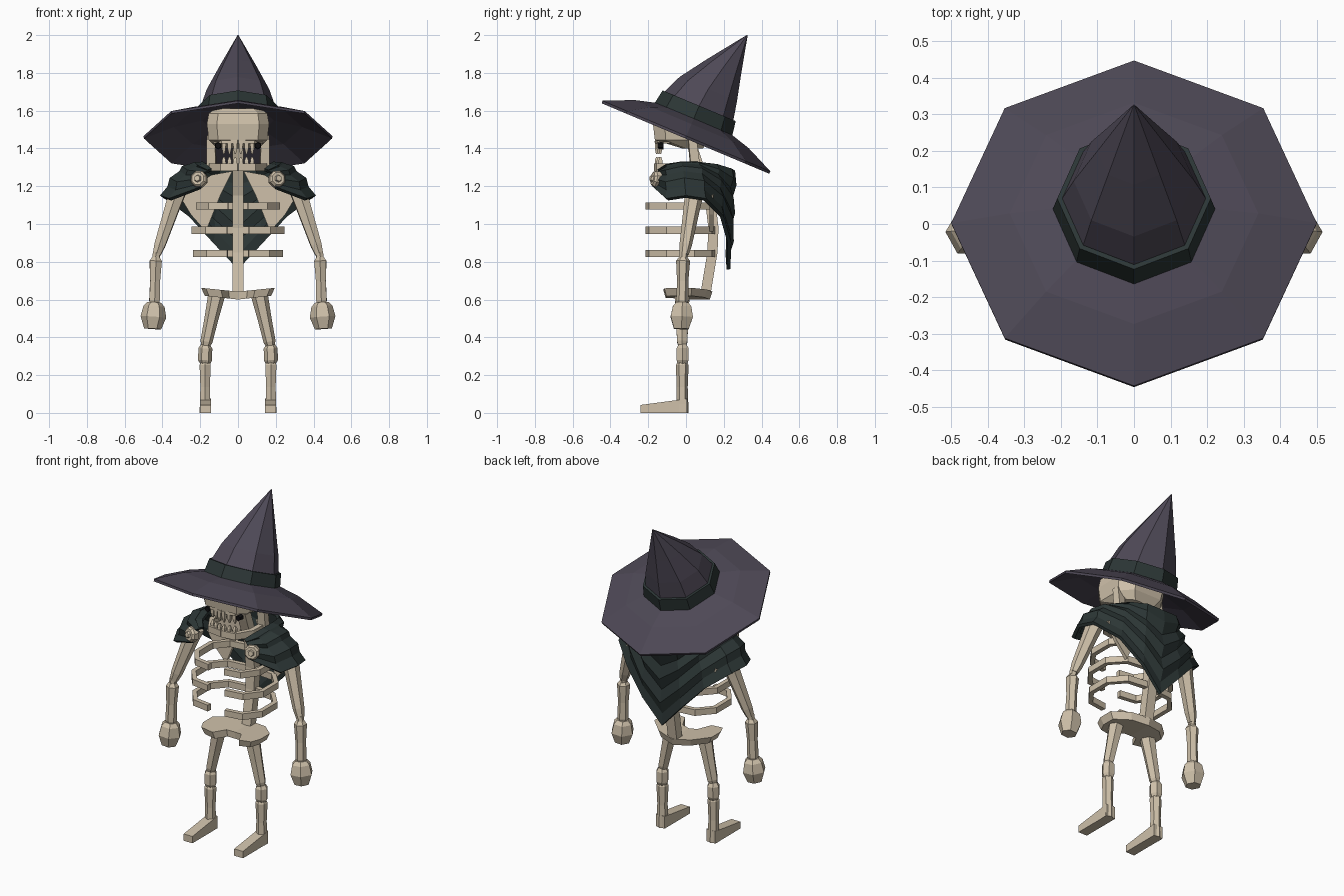
import bpy, bmesh, math
from mathutils import Vector, Matrix

if "Cube" in bpy.data.objects:
    bpy.data.objects.remove(bpy.data.objects["Cube"])


def material(name, rgb):
    m = bpy.data.materials.new(name)
    m.diffuse_color = (*rgb, 1)
    m.use_nodes = True
    m.node_tree.nodes["Principled BSDF"].inputs["Base Color"].default_value = m.diffuse_color
    return m


BONE = material("bone", (0.62, 0.53, 0.40))
HAT = material("dark_purple_felt", (0.075, 0.065, 0.092))
CLOTH = material("dark_green_cloth", (0.025, 0.037, 0.036))
BLACK = material("black", (0.005, 0.005, 0.006))


def build(name, verts, faces, mat, mirror=False, matrix=None):
    bm = bmesh.new()
    vs = [bm.verts.new(matrix @ Vector(v) if matrix else v) for v in verts]
    for f in faces:
        bm.faces.new([vs[i] for i in f])
    bmesh.ops.recalc_face_normals(bm, faces=bm.faces)
    me = bpy.data.meshes.new(name)
    bm.to_mesh(me)
    bm.free()
    me.materials.append(mat)
    ob = bpy.data.objects.new(name, me)
    bpy.context.collection.objects.link(ob)
    if mirror:
        ob.modifiers.new("mirror", 'MIRROR').merge_threshold = 0.0005
    return ob


def loft(name, rings, mat, mirror=False, matrix=None):
    """Skin a list of equal-length rings and cap both ends."""
    n = len(rings[0])
    verts = [v for r in rings for v in r]
    faces = [(a * n + i, a * n + (i + 1) % n, (a + 1) * n + (i + 1) % n, (a + 1) * n + i)
             for a in range(len(rings) - 1) for i in range(n)]
    faces += [tuple(range(n)), tuple(range(len(verts) - n, len(verts)))]
    return build(name, verts, faces, mat, mirror, matrix)


def ring(r, z, n=8, cy=0.0, sy=1.0, phase=0.0):
    return [(r * math.cos(2 * math.pi * (k + phase) / n),
             cy + sy * r * math.sin(2 * math.pi * (k + phase) / n), z) for k in range(n)]


def bone(name, a, b, radii, n=6, mat=BONE, mirror=True, phase=0.5):
    """Faceted bar from a to b; radii = [(fraction, radius), ...]."""
    a, b = Vector(a), Vector(b)
    m = Matrix.Translation(a) @ (b - a).to_track_quat('Z', 'Y').to_matrix().to_4x4()
    length = (b - a).length
    return loft(name, [ring(r, t * length, n, phase=phase) for t, r in radii], mat, mirror, m)


def strip(name, path, z0, z1, thick, mirror=True):
    """Flat vertical band that follows a path in plan."""
    pts = [Vector(p) for p in path]
    rings = []
    for i, p in enumerate(pts):
        d = (pts[min(i + 1, len(pts) - 1)] - pts[max(i - 1, 0)]).normalized()
        o = Vector((-d.y, d.x)) * thick / 2
        q, s = p + o, p - o
        rings.append([(q.x, q.y, z0), (s.x, s.y, z0), (s.x, s.y, z1), (q.x, q.y, z1)])
    return loft(name, rings, BONE, mirror)


# Hat, built upright and tilted back
tilt = Matrix.Translation((0, 0, 1.46)) @ Matrix.Rotation(math.radians(-22.8), 4, 'X')
loft("hat_brim", [ring(r, z, sy=0.965) for r, z in
                  [(0.19, 0.095), (0.34, 0.058), (0.498, -0.008), (0.5, 0.006),
                   (0.34, 0.075), (0.19, 0.115)]], HAT, matrix=tilt)
loft("hat_band", [ring(r, z) for r, z in [(0.222, 0.105), (0.21, 0.18), (0.19, 0.18)]],
     CLOTH, matrix=tilt)
loft("hat_crown", [ring(0.2, 0.11), ring(0.196, 0.182), ring(0.165, 0.28, cy=0.01),
                   ring(0.1, 0.42, cy=0.04), ring(0.002, 0.624, cy=0.09)], HAT, matrix=tilt)


# Skull
def skull_ring(z, hx, y0, y1):
    c, h = (y0 + y1) / 2, (y1 - y0) / 2
    return [(sx * hx, c + sy * h, z) for sx, sy in
            [(1, -.6), (1, .5), (.6, 1), (-.6, 1), (-1, .5), (-1, -.6), (-.68, -1), (.68, -1)]]


loft("cranium", [skull_ring(1.40, 0.11, -0.02, 0.09), skull_ring(1.445, 0.155, -0.165, 0.12),
                 skull_ring(1.53, 0.165, -0.175, 0.14), skull_ring(1.585, 0.155, -0.165, 0.12),
                 skull_ring(1.612, 0.12, -0.13, 0.08)], BONE)
strip("upper_jaw", [(0, -0.15), (0.08, -0.14), (0.12, -0.08)], 1.425, 1.46, 0.03)
strip("lower_jaw", [(0, -0.155), (0.085, -0.145), (0.135, -0.06), (0.14, 0.07)], 1.28, 1.32, 0.03)
bone("jaw_hinge", (0.14, 0.05, 1.29), (0.142, 0.03, 1.47), [(0, .035), (1, .03)], 4)
for i, x in enumerate((0.015, 0.045, 0.075)):
    y = -0.155 + 0.02 * i / 2
    bone("upper_tooth", (x, y, 1.44), (x, y, 1.37), [(0, .015), (.6, .014), (1, .005)], 4)
    bone("lower_tooth", (x, y, 1.31), (x, y, 1.355), [(0, .015), (.6, .014), (1, .005)], 4)
bone("eye", (0.105, -0.12, 1.415), (0.105, -0.15, 1.415), [(0, .02), (1, .016)], 6, BLACK)

# Spine, ribs, shoulder blades
spine = [(0.03, 1.42), (0.07, 1.3), (0.125, 1.15), (0.145, 0.98), (0.14, 0.85), (0.105, 0.64)]
loft("spine", [[(sx * 0.03, y + sy * 0.027, z) for sx, sy in
                ((1, 1), (-1, 1), (-1, -1), (1, -1))] for y, z in spine], BONE)
rib = [(0.02, 0.14), (0.15, 0.125), (0.225, 0.04), (0.225, -0.1), (0.16, -0.185), (0.055, -0.2)]
for z, s in ((1.095, 0.93), (0.967, 1.03), (0.843, 1.0)):
    strip("rib", [(x * s, y) for x, y in rib], z - 0.019, z + 0.019, 0.028)
blade = [(0.03, 1.28), (0.14, 1.26), (0.31, 1.15), (0.25, 1.05), (0.17, 0.96), (0.09, 1.16)]
loft("shoulder_blade", [[(x, y, z) for x, z in blade] for y in (0.125, 0.145)], BONE, True)

# Pelvis
plan = [(0, -0.03), (0.05, -0.04), (0.09, -0.12), (0.17, -0.115), (0.195, -0.06),
        (0.195, 0.03), (0.11, 0.11), (0, 0.14)]
loft("pelvis", [[(x * s, y * s, z + 0.02 * x / 0.195) for x, y in plan]
                for z, s in ((0.6, 0.9), (0.642, 1.0))], BONE, True)

# Arms
bone("upper_arm", (0.32, 0.045, 1.17), (0.43, -0.01, 0.84),
     [(0, .05), (.25, .044), (.85, .033), (1, .024)])
bone("elbow", (0.43, -0.012, 0.85), (0.437, -0.015, 0.80), [(0, .022), (1, .022)])
bone("forearm", (0.435, -0.015, 0.825), (0.443, -0.02, 0.57),
     [(0, .022), (.08, .037), (.5, .03), (.9, .032), (1, .025)])
bone("hand", (0.443, -0.02, 0.585), (0.452, -0.025, 0.445),
     [(0, .036), (.15, .056), (.55, .068), (1, .045)], phase=0)

# Legs
bone("thigh", (0.11, -0.02, 0.64), (0.172, -0.02, 0.355),
     [(0, .046), (.5, .037), (.92, .032), (1, .024)])
bone("knee", (0.173, -0.018, 0.365), (0.174, -0.018, 0.25),
     [(0, .022), (.2, .037), (.75, .037), (1, .022)])
bone("shin", (0.174, -0.02, 0.275), (0.174, -0.02, 0.0),
     [(0, .022), (.08, .034), (.5, .029), (1, .034)])
side = [(0.005, 0), (0.005, 0.075), (-0.045, 0.068), (-0.24, 0.042), (-0.24, 0)]
loft("foot", [[(x, y, z) for y, z in side] for x in (0.142, 0.202)], BONE, True)

# Shoulder cape: half of the cloth from the centre back to the front clasp
collar = [(0, .25, 1.28), (.10, .235, 1.29), (.16, .16, 1.31), (.185, .06, 1.32),
          (.185, -.03, 1.32), (.17, -.10, 1.31), (.14, -.135, 1.285)]
hem = [(0, .225, .76), (.13, .23, .90), (.26, .19, 1.04), (.38, .10, 1.13),
       (.405, 0, 1.145), (.36, -.10, 1.13), (.20, -.165, 1.19)]
rows, verts = 7, []
for c, h in zip(collar, hem):
    c, h = Vector(c), Vector(h)
    out = Vector((h.x, h.y, 0)).normalized()
    wide = h.x / 0.4
    for r in range(rows + 1):
        t = r / rows
        p = c.lerp(h, t) + Vector((0, 0, 0.055 * wide * math.sin(math.pi * t)))
        if 0 < r < rows:
            p += out * (0.011 if r % 2 else -0.009)   # pleats
        if c.x == 0:
            p.x = 0
        verts.append(p)
w = rows + 1
faces = [(i * w + r, i * w + r + 1, (i + 1) * w + r + 1, (i + 1) * w + r)
         for i in range(len(hem) - 1) for r in range(rows)]
cape = build("cape", verts, faces, CLOTH, True)
sol = cape.modifiers.new("thickness", 'SOLIDIFY')
sol.thickness, sol.offset = 0.02, 0

# Clasps on the front corners
a, d = Vector((0.2, -0.14, 1.235)), Vector((0.35, -1, 0.15)).normalized()
bone("clasp_rim", a, a + d * 0.04, [(0, .045), (.7, .045), (1, .035)], 8)
bone("clasp_knob", a + d * 0.036, a + d * 0.052, [(0, .022), (1, .016)], 6)
